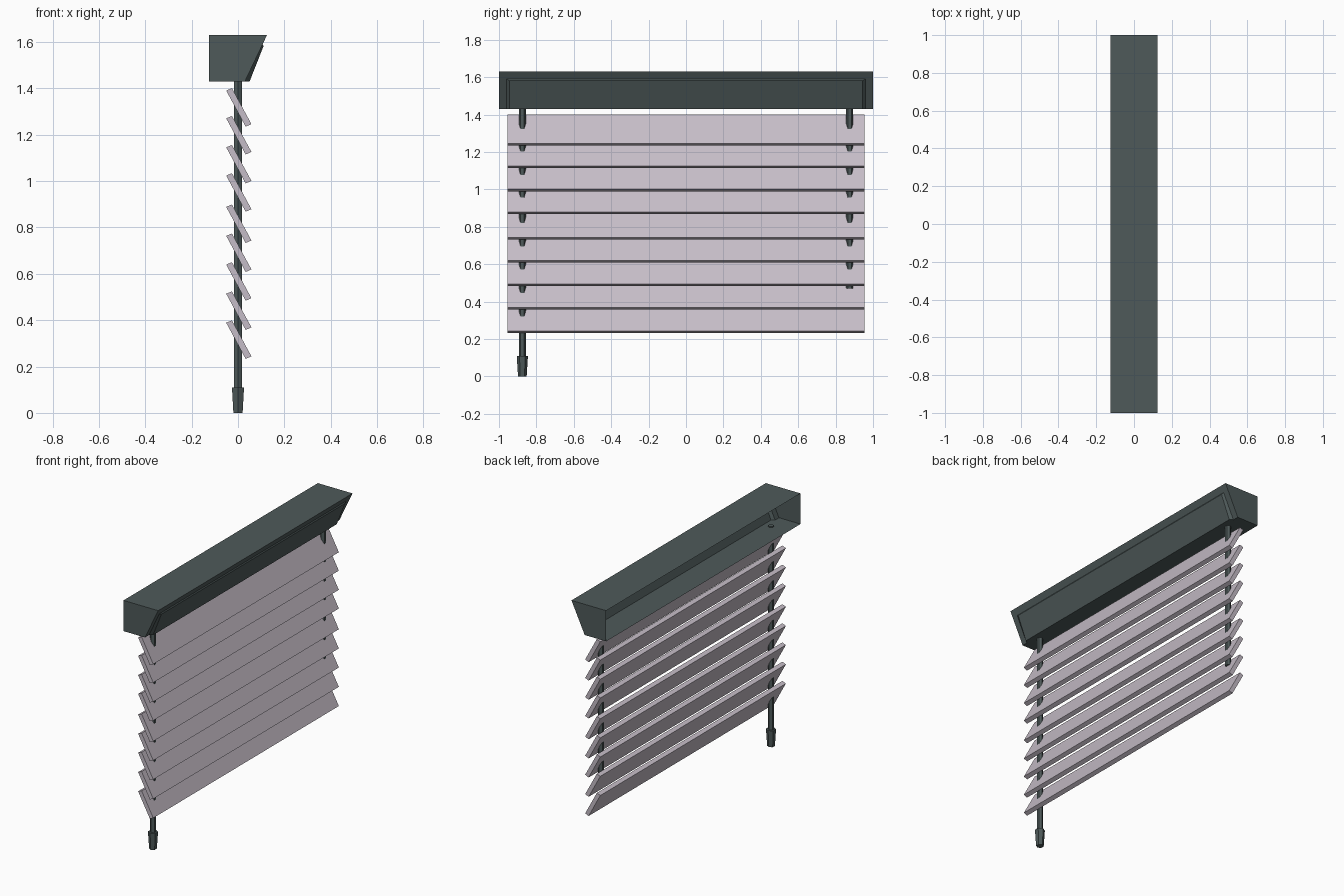
import bpy, bmesh, math

if "Cube" in bpy.data.objects:
    bpy.data.objects.remove(bpy.data.objects["Cube"])


def material(name, rgb):
    m = bpy.data.materials.new(name)
    m.diffuse_color = (*rgb, 1)
    m.use_nodes = True
    m.node_tree.nodes["Principled BSDF"].inputs["Base Color"].default_value = m.diffuse_color
    return m


GREEN = material("dark slate green", (0.077, 0.102, 0.102))
MAUVE = material("pale mauve", (0.56, 0.505, 0.57))


def make(name, verts, faces, mat, fix=True):
    me = bpy.data.meshes.new(name)
    me.from_pydata(verts, [], faces)
    if fix:
        bm = bmesh.new()
        bm.from_mesh(me)
        bmesh.ops.recalc_face_normals(bm, faces=bm.faces)
        bm.to_mesh(me)
        bm.free()
    me.materials.append(mat)
    ob = bpy.data.objects.new(name, me)
    bpy.context.collection.objects.link(ob)
    return ob


def loft(name, rings, mat):
    """Closed solid through rings with equal point counts."""
    n = len(rings[0])
    verts = [p for r in rings for p in r]
    faces = [list(range(n))[::-1], [len(verts) - n + i for i in range(n)]]
    for k in range(len(rings) - 1):
        for i in range(n):
            j = (i + 1) % n
            faces.append([k * n + i, k * n + j, (k + 1) * n + j, (k + 1) * n + i])
    return make(name, verts, faces, mat)


def hexagon(y, z, r):
    return [(-r * math.sin(i * math.pi / 3), y + r * math.cos(i * math.pi / 3), z)
            for i in range(6)]


# Headrail: thin shell, open at the back (-x), with a raised panel on the sloping face
T, B, ZP = 1.63, 1.43, 1.59
xs = lambda z: 0.125 - 0.095 * (T - z) / (T - B)      # sloping face
verts, faces = [], []
for s in (-1, 1):
    verts += [(-0.125, s, T), (0.125, s, T), (xs(B), s, B), (-0.125, s, B),   # end outline
              (xs(ZP), 0.96 * s, ZP), (xs(B), 0.96 * s, B),                   # panel base
              (0.110, 0.945 * s, ZP - 0.008), (0.05, 0.945 * s, B)]           # panel face
a, b = range(8), range(8, 16)
faces = [[a[0], a[3], a[2], a[1]], [b[0], b[1], b[2], b[3]],                  # ends
         [a[0], a[1], b[1], b[0]],                                            # top
         [a[3], b[3], b[2], b[5], b[7], a[7], a[5], a[2]],                    # floor
         [a[1], a[4], b[4], b[1]],                                            # lip
         [a[1], a[2], a[5], a[4]], [b[1], b[4], b[5], b[2]],                  # side frames
         [a[4], a[5], a[7], a[6]], [b[4], b[6], b[7], b[5]],                  # panel sides
         [a[4], a[6], b[6], b[4]], [a[6], a[7], b[7], b[6]]]                  # panel top, face
head = make("headrail", verts, faces, GREEN)
# make the open shell face outwards
if next(p for p in head.data.polygons if p.index == 2).normal.z < 0:
    head.data.flip_normals()

# Tilted slats
for i, z in enumerate((1.235, 1.115, 0.99, 0.868, 0.733, 0.608, 0.484, 0.358, 0.233)):
    prof = [(-0.051, z + 0.156), (-0.026, z + 0.166), (0.058, z + 0.011), (0.033, z)]
    loft(f"slat_{i + 1}", [[(x, y, h) for x, h in prof] for y in (-0.955, 0.955)], MAUVE)

# Hanging cords, the longer one with a tapered pull
loft("long_cord", [hexagon(-0.875, z, 0.019) for z in (0.10, 1.435)], GREEN)
loft("short_cord", [hexagon(0.875, z, 0.019) for z in (0.47, 1.435)], GREEN)
loft("cord_pull", [hexagon(-0.875, 0, 0.023), hexagon(-0.875, 0.11, 0.03)], GREEN)
